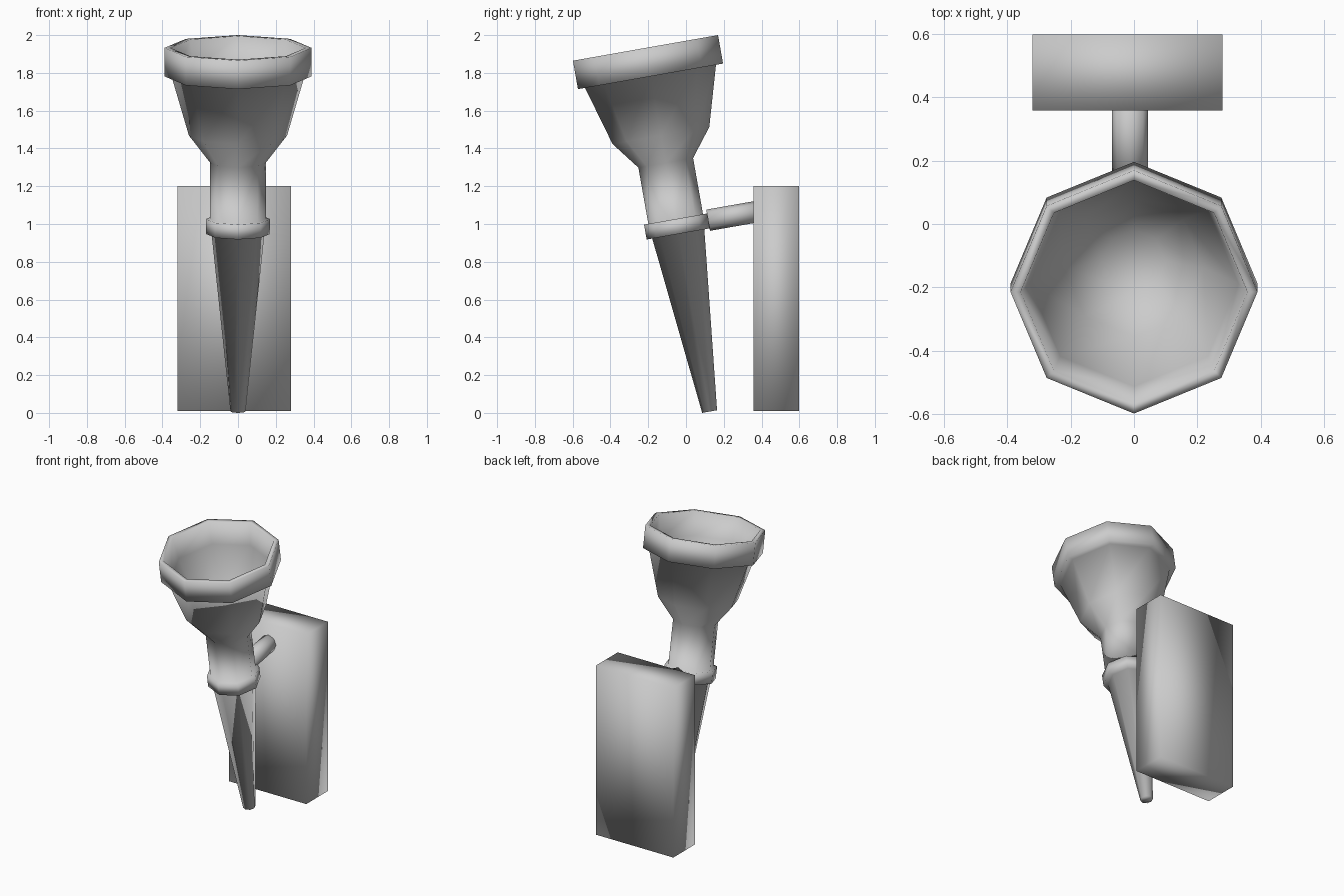
import bpy, bmesh
from math import cos, sin, pi, radians

old = bpy.data.objects.get("Cube")
if old:
    bpy.data.objects.remove(old, do_unlink=True)

GREY = (0.6, 0.6, 0.6, 1)
grey = bpy.data.materials.new("plain_grey")
grey.use_nodes = True
grey.diffuse_color = GREY
grey.node_tree.nodes["Principled BSDF"].inputs["Base Color"].default_value = GREY

SIDES = 8
TILT = radians(10)


def finish(name, bm):
    """Turn a bmesh into a smooth grey object."""
    bmesh.ops.recalc_face_normals(bm, faces=bm.faces[:])
    for face in bm.faces:
        face.smooth = True
    mesh = bpy.data.meshes.new(name)
    bm.to_mesh(mesh)
    bm.free()
    mesh.materials.append(grey)
    obj = bpy.data.objects.new(name, mesh)
    bpy.context.collection.objects.link(obj)
    return obj


def lathe(name, profile, location, tilt):
    """Spin (height, radius) points into a closed octagonal solid."""
    bm = bmesh.new()
    rings = []
    for h, r in profile:
        angles = [2 * pi * i / SIDES for i in range(SIDES)]
        rings.append([bm.verts.new((r * cos(a), r * sin(a), h)) for a in angles])
    for low, high in zip(rings, rings[1:]):
        for i in range(SIDES):
            j = (i + 1) % SIDES
            bm.faces.new((low[i], low[j], high[j], high[i]))
    bm.faces.new(rings[0][::-1])
    bm.faces.new(rings[-1])
    obj = finish(name, bm)
    obj.location = location
    obj.rotation_euler.x = tilt
    return obj


# Torch: tapered handle, collar, neck, flared cup, rim and hollow bowl
handle = [(0, 0.04), (0.955, 0.14)]
collar = [(0.955, 0.17), (1.035, 0.17)]
neck = [(1.035, 0.147), (1.337, 0.147)]
cup = [(1.484, 0.26), (1.802, 0.352)]
rim = [(1.802, 0.39), (1.955, 0.39), (1.955, 0.358)]
bowl = [(1.8, 0.33), (1.52, 0.22), (1.4, 0.1)]
lathe("torch", handle + collar + neck + cup + rim + bowl, (0, 0.125, 0.007), TILT)

# Arm joining the torch to the wall plate
lathe("bracket_arm", [(0, 0.057), (0.3, 0.057)], (-0.012, 0.117, 1.02), TILT - pi / 2)

# Wall plate
bm = bmesh.new()
bmesh.ops.create_cube(bm, size=1)
bmesh.ops.scale(bm, vec=(0.6, 0.24, 1.19), verts=bm.verts)
bmesh.ops.translate(bm, vec=(-0.02, 0.478, 0.605), verts=bm.verts)
finish("wall_plate", bm)
